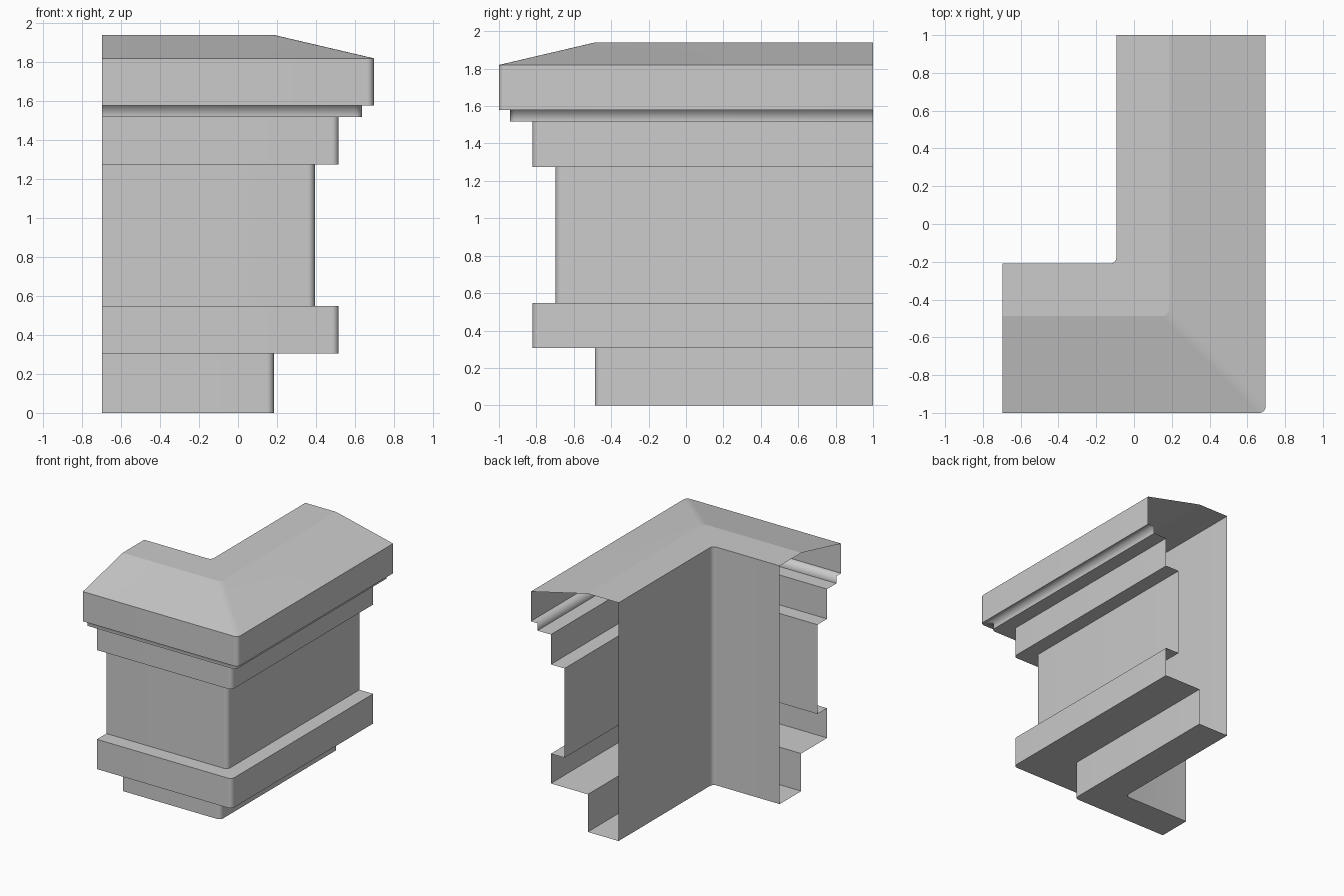
import bpy
import bmesh
import math

cube = bpy.data.objects.get("Cube")
if cube:
    bpy.data.objects.remove(cube, do_unlink=True)

# Plain stone colour
stone = bpy.data.materials.new("grey_stone")
stone.use_nodes = True
colour = (0.6, 0.6, 0.6, 1)
stone.diffuse_color = colour
stone.node_tree.nodes["Principled BSDF"].inputs["Base Color"].default_value = colour

# Moulding section: distance out from the inner wall, height
PROFILE = [
    (0, 0), (0.277, 0), (0.277, 0.306),            # base
    (0.61, 0.306), (0.61, 0.548),                  # lower band
    (0.487, 0.548), (0.487, 1.275),                # recessed wall
    (0.61, 1.275), (0.61, 1.518),                  # upper band
    (0.73, 1.518), (0.73, 1.578),                  # small lip
    (0.79, 1.578), (0.79, 1.82),                   # fascia
    (0.277, 1.94), (0, 1.94),                      # sloped and flat top
]
SOFT_POINT = 10          # blended crease under the fascia
HALF_WIDTH, BACK = 0.697, 1.0
INNER_X, INNER_Y = -0.093, -0.21
RADIUS, STEPS = 0.035, 8


def corner_path(out):
    """Plan line of one section point: side end, rounded corner, back end."""
    x, y = INNER_X + out, INNER_Y - out
    points = [(-HALF_WIDTH, y)]
    for i in range(STEPS + 1):
        a = math.pi / 2 * i / STEPS
        points.append((x - RADIUS + RADIUS * math.sin(a),
                       y + RADIUS - RADIUS * math.cos(a)))
    return points + [(x, BACK)]


# Sweep the closed section round the corner, leaving both ends open
bm = bmesh.new()
rows = [[bm.verts.new((x, y, z)) for x, y in corner_path(out)]
        for out, z in PROFILE]
for k, row in enumerate(rows):
    above = rows[(k + 1) % len(rows)]
    for j in range(len(row) - 1):
        face = bm.faces.new((row[j], row[j + 1], above[j + 1], above[j]))
        face.smooth = True

# Crisp moulding edges, smooth round the corner
for k, row in enumerate(rows):
    for a, b in zip(row, row[1:]):
        bm.edges.get((a, b)).smooth = k == SOFT_POINT

mesh = bpy.data.meshes.new("corner_moulding")
bm.to_mesh(mesh)
bm.free()
mesh.materials.append(stone)
moulding = bpy.data.objects.new("corner_moulding", mesh)
bpy.context.collection.objects.link(moulding)
